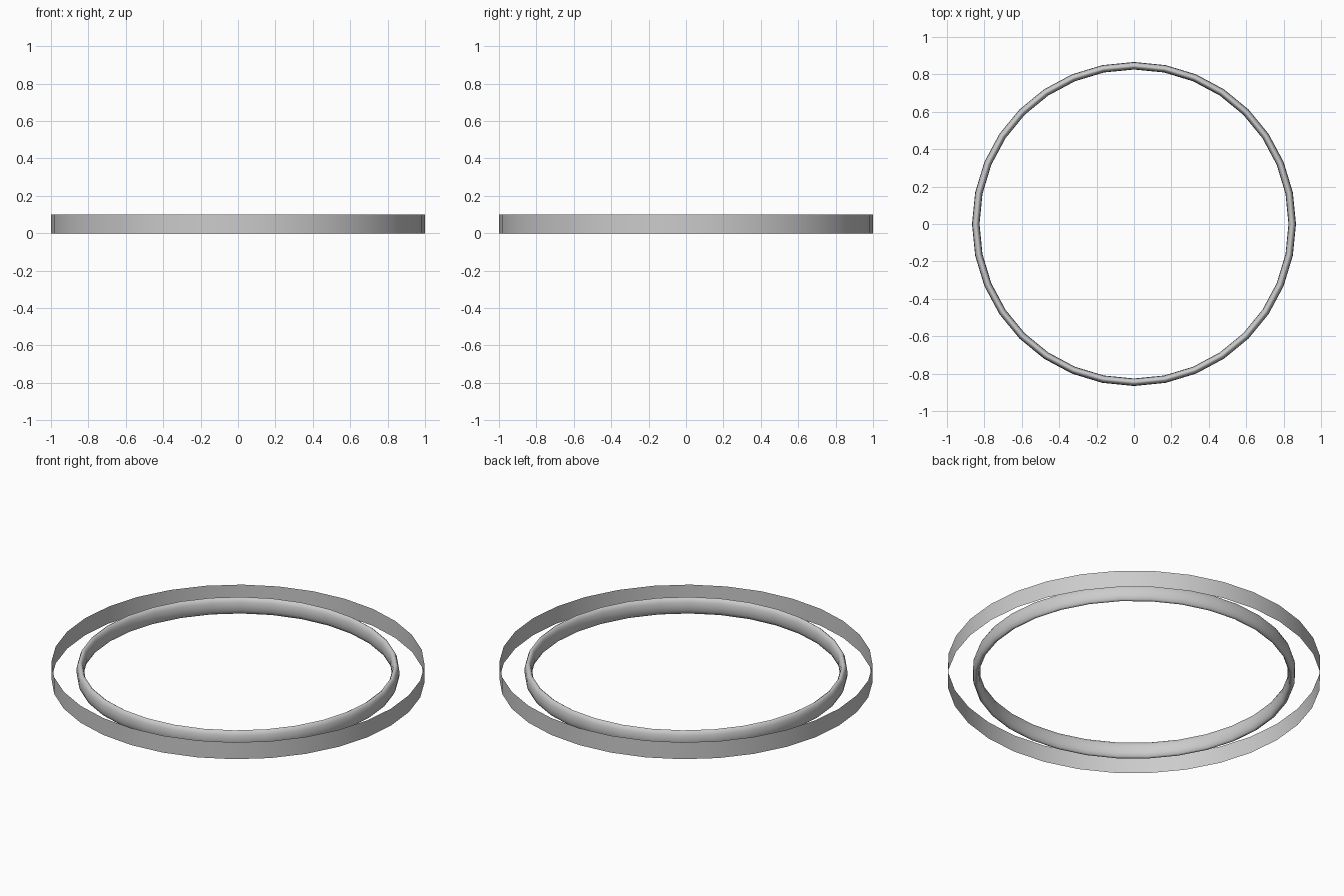
import bpy, math

if "Cube" in bpy.data.objects:
    bpy.data.objects.remove(bpy.data.objects["Cube"])

SIDES = 32
HEIGHT = 0.1


def smooth(obj):
    bpy.ops.object.select_all(action='DESELECT')
    obj.select_set(True)
    bpy.context.view_layer.objects.active = obj
    bpy.ops.object.shade_smooth()


def lathe(name, profile, closed):
    """Revolve an (r, z) profile around z."""
    n = len(profile)
    verts = []
    for i in range(SIDES):
        a = 2 * math.pi * i / SIDES
        verts += [(r * math.cos(a), r * math.sin(a), z) for r, z in profile]
    faces = []
    for i in range(SIDES):
        k = (i + 1) % SIDES
        for j in range(n if closed else n - 1):
            m = (j + 1) % n
            faces.append((i * n + j, k * n + j, k * n + m, i * n + m))
    mesh = bpy.data.meshes.new(name)
    mesh.from_pydata(verts, [], faces)
    obj = bpy.data.objects.new(name, mesh)
    bpy.context.collection.objects.link(obj)
    smooth(obj)


# Outer band: a paper-thin open cylinder
lathe("outer_band", [(1, 0), (1, HEIGHT)], False)

# Inner ring: tall oval cross-section
oval = [(0.846 + 0.02 * math.cos(t * math.pi / 6),
         HEIGHT / 2 + 0.049 * math.sin(t * math.pi / 6)) for t in range(12)]
lathe("inner_ring", oval, True)
